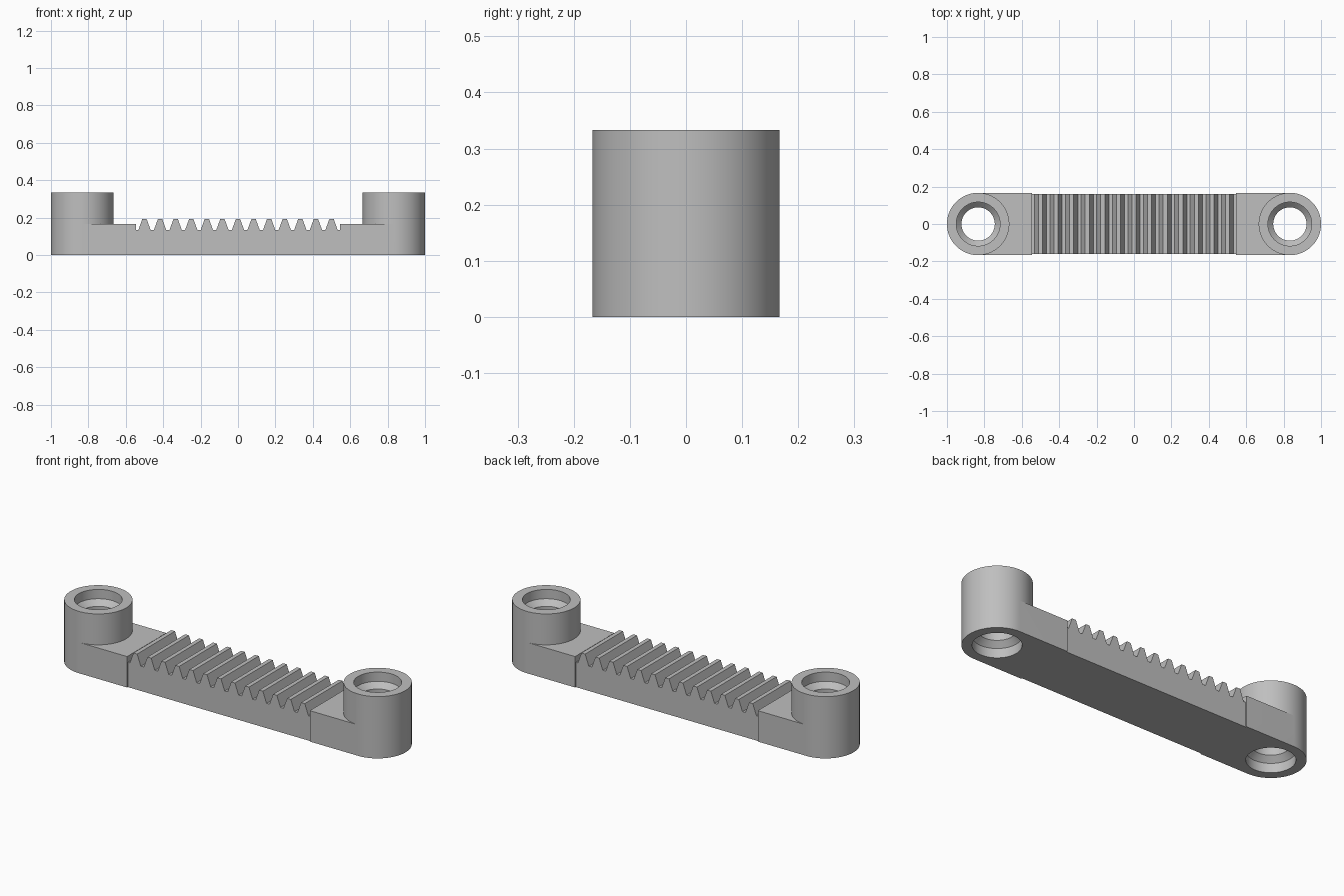
import bpy, bmesh
from math import pi, cos, sin, tan, radians

cube = bpy.data.objects.get("Cube")
if cube:
    bpy.data.objects.remove(cube, do_unlink=True)

R = 1 / 6            # boss radius, also the bar height
BOSS_X = 5 / 6       # boss centre
BOSS_H = 1 / 3
END_X = 0.545        # inner end of the flat lands
RACK_W = 0.161       # half width of the toothed section
PITCH = 1 / 12
MODULE = PITCH / pi
TEETH = 13

grey = bpy.data.materials.new("plain grey")
grey.use_nodes = True
colour = (0.52, 0.52, 0.52, 1)
grey.diffuse_color = colour
grey.node_tree.nodes["Principled BSDF"].inputs["Base Color"].default_value = colour


def finish(name, bm):
    bmesh.ops.recalc_face_normals(bm, faces=bm.faces)
    mesh = bpy.data.meshes.new(name)
    bm.to_mesh(mesh)
    bm.free()
    mesh.materials.append(grey)
    ob = bpy.data.objects.new(name, mesh)
    bpy.context.collection.objects.link(ob)
    return ob


def prism(name, outline, half):
    """Extrude an (x, z) outline across y."""
    bm = bmesh.new()
    face = bm.faces.new([bm.verts.new((x, -half, z)) for x, z in outline])
    new = bmesh.ops.extrude_face_region(bm, geom=[face])["geom"]
    verts = [v for v in new if isinstance(v, bmesh.types.BMVert)]
    bmesh.ops.translate(bm, verts=verts, vec=(0, 2 * half, 0))
    return finish(name, bm)


def lathe(name, profile, cx, steps=96):
    """Turn an (r, z) profile into a capped solid around a vertical axis."""
    bm = bmesh.new()
    rings = [[bm.verts.new((cx + r * cos(2 * pi * i / steps),
                            r * sin(2 * pi * i / steps), z))
              for i in range(steps)] for r, z in profile]
    for a, b in zip(rings, rings[1:]):
        for i in range(steps):
            j = (i + 1) % steps
            bm.faces.new((a[i], a[j], b[j], b[i]))
    bm.faces.new(rings[0])
    bm.faces.new(rings[-1])
    return finish(name, bm)


def combine(ob, tool, operation):
    mod = ob.modifiers.new(operation.lower(), "BOOLEAN")
    mod.solver = "EXACT"
    mod.operation = operation
    mod.object = tool
    bpy.context.view_layer.objects.active = ob
    bpy.ops.object.modifier_apply(modifier=mod.name)
    bpy.data.objects.remove(tool, do_unlink=True)


# Toothed rack with straight-sided teeth
top, root = R + MODULE, R - 1.25 * MODULE
slope = tan(radians(20))
half_top = PITCH / 4 - MODULE * slope
half_root = PITCH / 4 + 1.25 * MODULE * slope
outline = [(0.6, 0), (-0.6, 0), (-0.6, root)]
for i in range(TEETH):
    c = (i - TEETH // 2) * PITCH
    outline += [(c - half_root, root), (c - half_top, top),
                (c + half_top, top), (c + half_root, root)]
outline.append((0.6, root))
rack = prism("gear_rack", outline, RACK_W)

# Flat lands and round bosses at both ends
for side in (-1, 1):
    land = prism("end_land", [(side * END_X, 0), (side * BOSS_X, 0),
                              (side * BOSS_X, R), (side * END_X, R)], R)
    combine(land, lathe("boss", [(R, 0), (R, BOSS_H)], side * BOSS_X), "UNION")
    combine(rack, land, "UNION")

# Through holes, counterbored with a sloped seat at top and bottom
BORE, SEAT, DEPTH = 0.089, 0.117, 0.05
lower = [(SEAT, -0.1), (SEAT, DEPTH), (BORE, DEPTH + SEAT - BORE)]
hole = lower + [(r, BOSS_H - z) for r, z in reversed(lower)]
for side in (-1, 1):
    combine(rack, lathe("hole_cutter", hole, side * BOSS_X), "DIFFERENCE")

# Smooth round walls, crisp edges
bpy.ops.object.select_all(action="DESELECT")
rack.select_set(True)
bpy.context.view_layer.objects.active = rack
bpy.ops.object.shade_smooth_by_angle(angle=radians(25))
